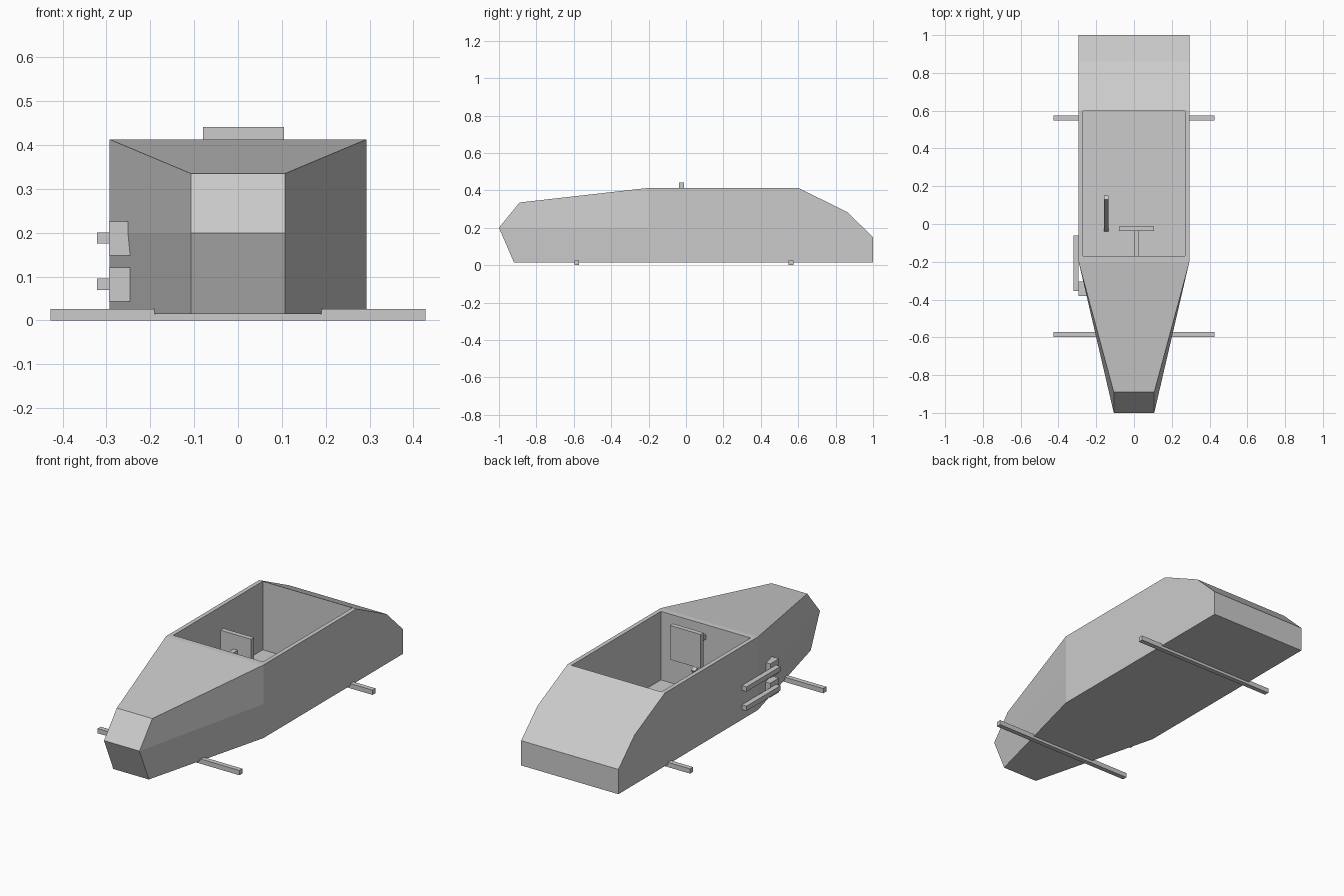
import bpy, bmesh
from mathutils import Vector

if "Cube" in bpy.data.objects:
    bpy.data.objects.remove(bpy.data.objects["Cube"])


def make_object(name, bm):
    bmesh.ops.recalc_face_normals(bm, faces=bm.faces)
    mesh = bpy.data.meshes.new(name)
    bm.to_mesh(mesh)
    bm.free()
    obj = bpy.data.objects.new(name, mesh)
    bpy.context.collection.objects.link(obj)
    return obj


def box(name, low, high):
    low, high = Vector(low), Vector(high)
    bm = bmesh.new()
    bmesh.ops.create_cube(bm, size=1)
    bmesh.ops.scale(bm, vec=high - low, verts=bm.verts)
    bmesh.ops.translate(bm, vec=(low + high) / 2, verts=bm.verts)
    return make_object(name, bm)


# Body: side profile mirrored to both flanks, with a narrow nose
WIDE, NARROW, BASE, MID, TOP = 0.293, 0.107, 0.015, 0.2, 0.413
nose = [(-0.92, BASE), (-1, MID), (-0.89, 0.335)]
waist = [(-0.2, BASE), (-0.2, MID), (-0.2, TOP)]
rear = [(0.6, TOP), (0.86, 0.285), (1, 0.15), (1, BASE)]

bm = bmesh.new()
sides = []
for s in (-1, 1):
    n = [bm.verts.new((s * NARROW, y, z)) for y, z in nose]
    w = [bm.verts.new((s * WIDE, y, z)) for y, z in waist]
    r = [bm.verts.new((s * WIDE, y, z)) for y, z in rear]
    for i in range(2):
        bm.faces.new((n[i], n[i + 1], w[i + 1], w[i]))
    bm.faces.new(w + r)
    sides.append(n + [w[2]] + r + [w[0]])
left, right = sides
for i in range(len(left)):
    j = (i + 1) % len(left)
    bm.faces.new((left[i], left[j], right[j], right[i]))
body = make_object("body", bm)

# Cockpit opening
cutter = box("cockpit_cutter", (-0.27, -0.17, 0.04), (0.27, 0.599, 0.6))
cutter.hide_render = True
cutter.hide_set(True)
cut = body.modifiers.new("cockpit", "BOOLEAN")
cut.operation = "DIFFERENCE"
cut.solver = "EXACT"
cut.object = cutter

# Axles
for name, y in (("front_axle", -0.584), ("rear_axle", 0.561)):
    box(name, (-0.427, y - 0.013, 0), (0.427, y + 0.013, 0.026))

# Steering plate and column
box("steering_plate", (-0.08, -0.038, 0.255), (0.105, -0.012, 0.441))
box("steering_column", (-0.001, -0.18, 0.334), (0.025, -0.03, 0.36))

# Brake lever, leaning backwards from the floor
bm = bmesh.new()
bmesh.ops.create_cube(bm, size=1)
bmesh.ops.scale(bm, vec=(0.024, 0.024, 1), verts=bm.verts)
for v in bm.verts:
    up = v.co.z > 0
    along = Vector((0, 0.5, 0.866)) * (0.34 if up else 0)
    across = Vector((0, 0.866, -0.5)) * (v.co.y + 0.012)
    v.co = Vector((v.co.x - 0.148, -0.04, 0.042)) + along + across
make_object("brake_lever", bm)

# Exhaust pipes with brackets on the left flank
for name, z in (("lower", 0.083), ("upper", 0.188)):
    box(name + "_exhaust_bracket", (-0.294, -0.38, z - 0.04), (-0.23, -0.305, z + 0.038))
    box(name + "_exhaust_pipe", (-0.321, -0.355, z - 0.013), (-0.293, -0.062, z + 0.013))
